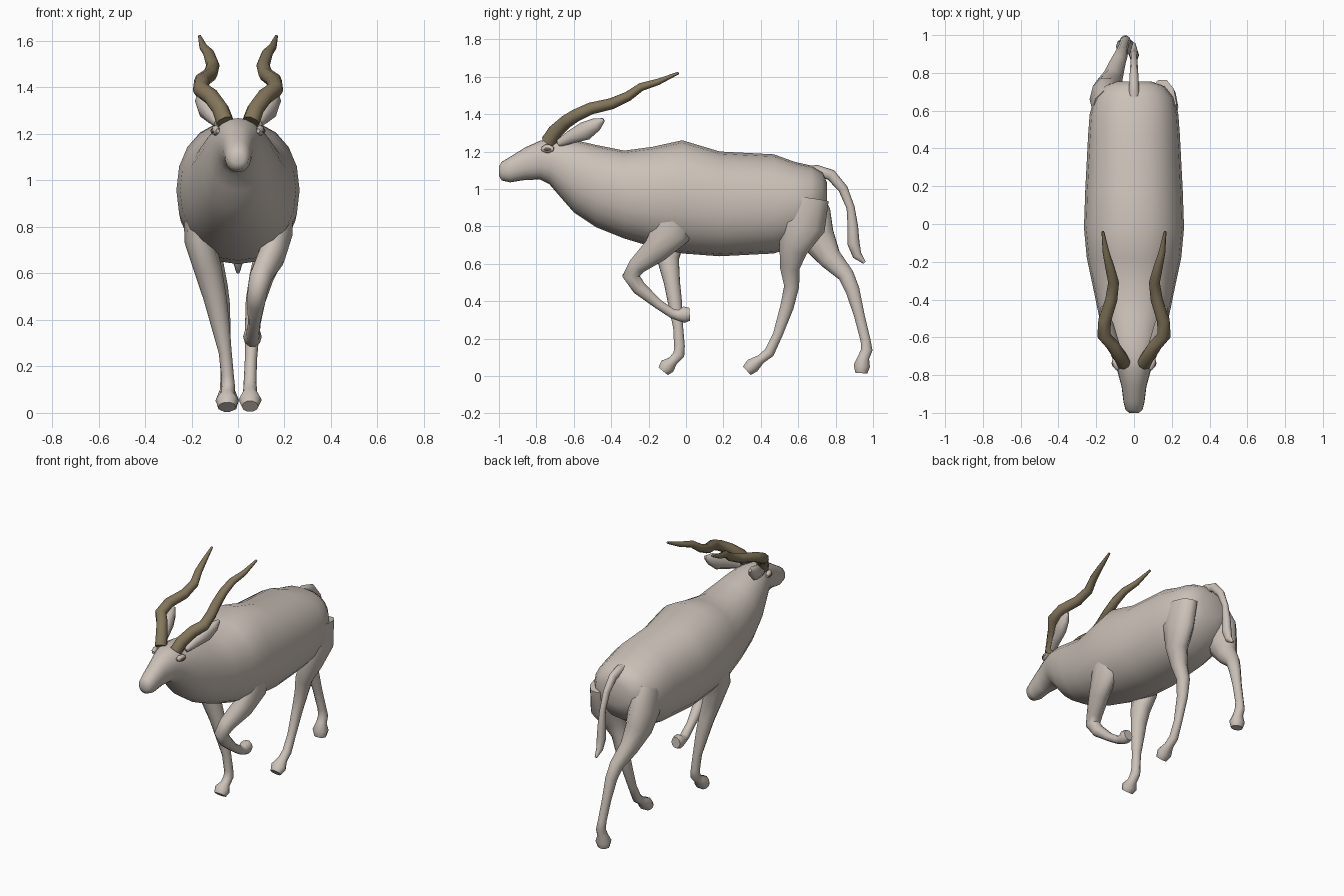
import bpy, bmesh, math
from mathutils import Vector


def material(name, rgb):
    m = bpy.data.materials.new(name)
    m.diffuse_color = (*rgb, 1)
    return m


HIDE = material("pale hide", (0.60, 0.535, 0.48))
HORN = material("brown horn", (0.23, 0.18, 0.105))
EYE = material("brown eye", (0.16, 0.10, 0.06))


def loft(name, rings, mat, angle=50):
    """Skin a list of equal-sized point rings and cap both ends."""
    bm = bmesh.new()
    rows = [[bm.verts.new(p) for p in r] for r in rings]
    n = len(rows[0])
    for a, b in zip(rows, rows[1:]):
        for i in range(n):
            j = (i + 1) % n
            bm.faces.new((a[i], a[j], b[j], b[i]))
    bm.faces.new(rows[0][::-1])
    bm.faces.new(rows[-1])
    bmesh.ops.recalc_face_normals(bm, faces=bm.faces)
    me = bpy.data.meshes.new(name)
    bm.to_mesh(me)
    bm.free()
    me.materials.append(mat)
    ob = bpy.data.objects.new(name, me)
    bpy.context.collection.objects.link(ob)
    bpy.ops.object.select_all(action='DESELECT')
    ob.select_set(True)
    bpy.context.view_layer.objects.active = ob
    bpy.ops.object.shade_smooth_by_angle(angle=math.radians(angle))
    return ob


def tube(name, pts, mat, sides=10, angle=60):
    """Tapered tube through (x, y, z, radius across, radius in profile)."""
    c = [Vector(p[:3]) for p in pts]
    rings = []
    for i, p in enumerate(pts):
        d0 = (c[i] - c[i - 1]).normalized() if i else Vector()
        d1 = (c[i + 1] - c[i]).normalized() if i < len(c) - 1 else Vector()
        t = (d0 + d1).normalized()
        x = Vector((1, 0, 0))
        x = (x - t * x.dot(t)).normalized()
        u = t.cross(x)
        rings.append([c[i] + x * p[3] * math.cos(a) + u * p[-1] * math.sin(a)
                      for a in (2 * math.pi * k / sides for k in range(sides))])
    return loft(name, rings, mat, angle)


def flip(pts, s):
    return [(p[0] * s, *p[1:]) for p in pts]


# Head, neck and trunk: y, bottom z, top z, half width
profile = [(-1.0, 1.07, 1.12, 0.025), (-0.985, 1.045, 1.145, 0.045),
           (-0.94, 1.035, 1.172, 0.056), (-0.86, 1.048, 1.222, 0.066),
           (-0.78, 1.05, 1.258, 0.088), (-0.73, 1.025, 1.268, 0.108),
           (-0.67, 0.955, 1.268, 0.13), (-0.60, 0.875, 1.262, 0.155),
           (-0.48, 0.795, 1.235, 0.187), (-0.33, 0.735, 1.205, 0.218),
           (-0.18, 0.69, 1.225, 0.25), (-0.02, 0.655, 1.26, 0.265),
           (0.18, 0.64, 1.2, 0.258), (0.47, 0.655, 1.185, 0.243),
           (0.58, 0.69, 1.145, 0.235), (0.67, 0.75, 1.125, 0.21),
           (0.73, 0.82, 1.09, 0.16), (0.755, 0.88, 1.03, 0.09)]
rings = []
for y, lo, hi, w in profile:
    ring = []
    for k in range(20):
        a = 2 * math.pi * k / 20
        ca, sa = math.cos(a), math.sin(a)
        e = 0.92
        ring.append((w * math.copysign(abs(ca) ** e, ca), y,
                     (lo + hi) / 2 + (hi - lo) / 2 * math.copysign(abs(sa) ** e, sa)))
    rings.append(ring)
loft("body", rings, HIDE)

# Front legs: one raised and bent, one planted
tube("raised_front_leg", [
    (0.165, -0.05, 0.90, 0.07, 0.12), (0.17, -0.08, 0.77, 0.065, 0.11),
    (0.145, -0.16, 0.675, 0.06, 0.075), (0.10, -0.26, 0.59, 0.05, 0.05),
    (0.085, -0.295, 0.535, 0.043, 0.048), (0.078, -0.25, 0.47, 0.038, 0.04),
    (0.07, -0.15, 0.385, 0.027, 0.027), (0.064, -0.075, 0.335, 0.03, 0.026),
    (0.062, -0.045, 0.325, 0.03, 0.03), (0.062, -0.01, 0.328, 0.04, 0.046),
    (0.062, 0.02, 0.33, 0.032, 0.036)], HIDE)
tube("planted_front_leg", [
    (-0.165, -0.08, 0.88, 0.07, 0.12), (-0.165, -0.10, 0.74, 0.065, 0.10),
    (-0.13, -0.095, 0.62, 0.06, 0.06), (-0.10, -0.075, 0.50, 0.05, 0.045),
    (-0.08, -0.06, 0.40, 0.042, 0.04), (-0.055, -0.042, 0.26, 0.028, 0.028),
    (-0.045, -0.035, 0.16, 0.027, 0.03), (-0.043, -0.038, 0.115, 0.03, 0.032),
    (-0.045, -0.07, 0.08, 0.03, 0.028), (-0.047, -0.10, 0.052, 0.05, 0.045),
    (-0.047, -0.122, 0.025, 0.038, 0.034)], HIDE)

# Hind legs: one reaching forward, one trailing behind
tube("forward_hind_leg", [
    (0.15, 0.64, 0.95, 0.075, 0.13), (0.16, 0.62, 0.80, 0.075, 0.13),
    (0.135, 0.575, 0.68, 0.065, 0.08), (0.10, 0.555, 0.58, 0.052, 0.055),
    (0.075, 0.565, 0.48, 0.042, 0.042), (0.062, 0.54, 0.37, 0.032, 0.038),
    (0.055, 0.49, 0.22, 0.026, 0.027), (0.052, 0.445, 0.125, 0.028, 0.03),
    (0.052, 0.40, 0.09, 0.03, 0.026), (0.052, 0.355, 0.055, 0.05, 0.042),
    (0.052, 0.325, 0.028, 0.036, 0.032)], HIDE)
tube("trailing_hind_leg", [
    (-0.14, 0.60, 0.98, 0.08, 0.12), (-0.15, 0.66, 0.85, 0.085, 0.125),
    (-0.14, 0.70, 0.74, 0.075, 0.10), (-0.115, 0.77, 0.63, 0.055, 0.065),
    (-0.085, 0.855, 0.54, 0.042, 0.045), (-0.07, 0.89, 0.46, 0.036, 0.04),
    (-0.06, 0.925, 0.33, 0.028, 0.03), (-0.05, 0.96, 0.19, 0.026, 0.028),
    (-0.046, 0.967, 0.14, 0.03, 0.032), (-0.046, 0.95, 0.10, 0.032, 0.032),
    (-0.046, 0.94, 0.055, 0.05, 0.046), (-0.046, 0.937, 0.015, 0.038, 0.034)], HIDE)

# Tail with a thicker tuft
tube("tail", [
    (0, 0.60, 1.09, 0.03, 0.03), (0, 0.70, 1.098, 0.028, 0.03),
    (0, 0.775, 1.075, 0.024, 0.03), (0, 0.84, 1.0, 0.02, 0.026),
    (0, 0.88, 0.90, 0.018, 0.022), (0, 0.892, 0.80, 0.024, 0.028),
    (0, 0.895, 0.71, 0.027, 0.033), (0, 0.915, 0.645, 0.02, 0.025),
    (0, 0.955, 0.605, 0.008, 0.008)], HIDE, 8)

# Paired spiral horns, ears, and eyes
for s, side in ((1, "right"), (-1, "left")):
    tube(side + "_horn", flip([
        (0.055, -0.735, 1.25, 0.038, 0.042), (0.075, -0.70, 1.305, 0.037, 0.04),
        (0.115, -0.64, 1.36, 0.036, 0.036), (0.16, -0.59, 1.392, 0.036, 0.034),
        (0.155, -0.51, 1.43, 0.034, 0.032), (0.12, -0.40, 1.455, 0.032, 0.03),
        (0.108, -0.31, 1.495, 0.029, 0.026), (0.125, -0.24, 1.545, 0.025, 0.022),
        (0.148, -0.15, 1.572, 0.018, 0.017), (0.165, -0.04, 1.62, 0.007, 0.007)],
        s), HORN, 8)
    tube(side + "_ear", flip([
        (0.085, -0.68, 1.245, 0.02, 0.02), (0.11, -0.62, 1.275, 0.028, 0.035),
        (0.14, -0.54, 1.31, 0.034, 0.05), (0.158, -0.48, 1.345, 0.028, 0.036),
        (0.167, -0.44, 1.37, 0.01, 0.01)], s), HIDE, 8)
    tube(side + "_eyelid", flip([
        (0.087, -0.772, 1.213, 0.008, 0.01), (0.093, -0.752, 1.215, 0.016, 0.022),
        (0.1, -0.73, 1.215, 0.016, 0.022), (0.104, -0.708, 1.213, 0.008, 0.01)],
        s), HIDE, 8)
    tube(side + "_eye", flip([
        (0.095, -0.76, 1.212, 0.008, 0.006), (0.101, -0.748, 1.213, 0.014, 0.012),
        (0.105, -0.734, 1.213, 0.014, 0.012), (0.107, -0.72, 1.212, 0.008, 0.006)],
        s), EYE, 8)
